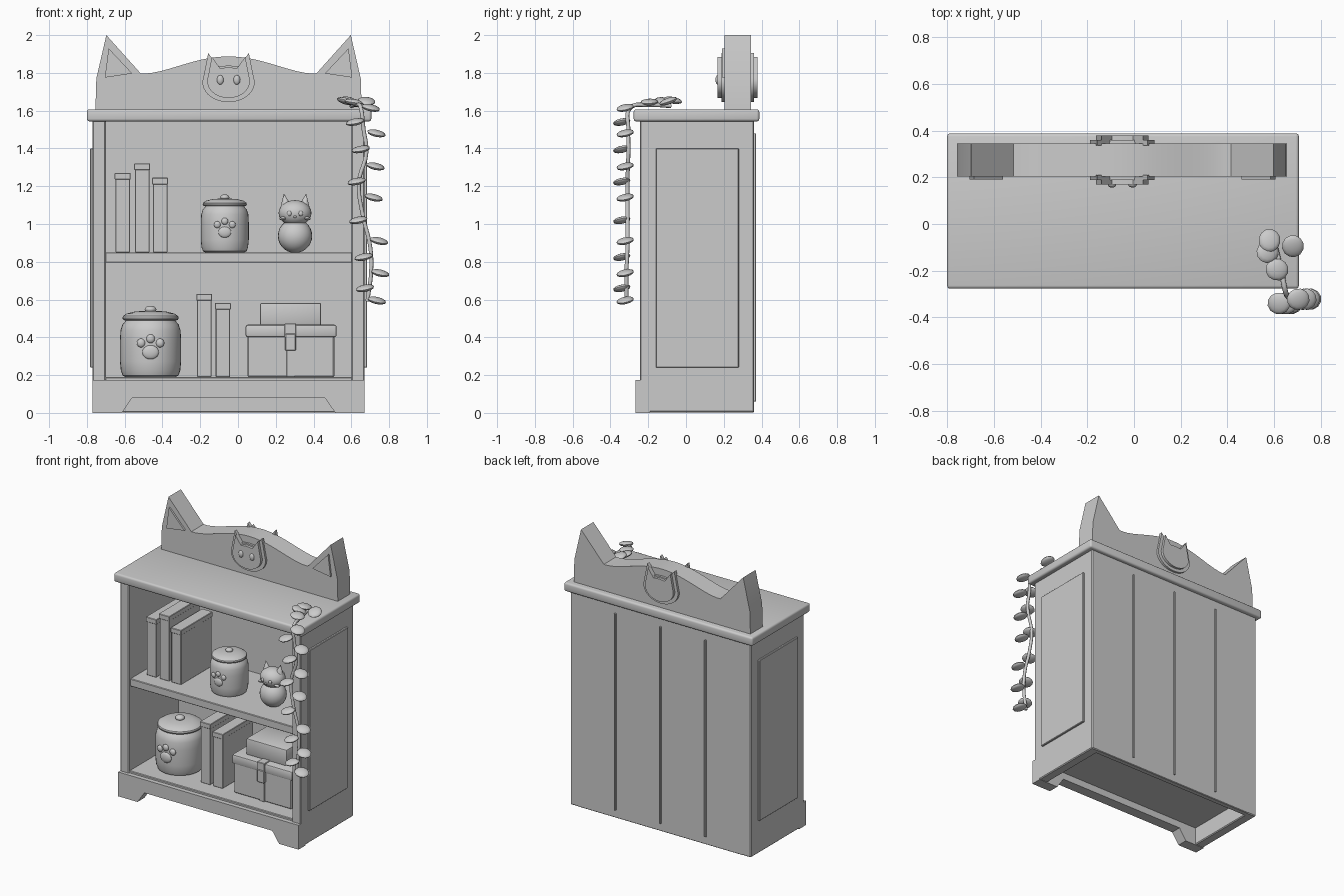
import bpy, bmesh, math
from mathutils import Matrix, Vector

if "Cube" in bpy.data.objects:
    bpy.data.objects.remove(bpy.data.objects["Cube"])

CX = -0.05   # cabinet centre line
grey = bpy.data.materials.new("light grey")
grey.diffuse_color = (0.6, 0.6, 0.6, 1)
grey.use_nodes = True
grey.node_tree.nodes["Principled BSDF"].inputs["Base Color"].default_value = grey.diffuse_color


def finish(bm, name, angle=35):
    bmesh.ops.recalc_face_normals(bm, faces=bm.faces)
    me = bpy.data.meshes.new(name)
    bm.to_mesh(me)
    bm.free()
    me.materials.append(grey)
    for p in me.polygons:
        p.use_smooth = True
    me.set_sharp_from_angle(angle=math.radians(angle))
    ob = bpy.data.objects.new(name, me)
    bpy.context.collection.objects.link(ob)
    return ob


def box(name, x0, x1, y0, y1, z0, z1, bevel=0.004, seg=1):
    bm = bmesh.new()
    m = Matrix.Translation(((x0 + x1) / 2, (y0 + y1) / 2, (z0 + z1) / 2)) @ \
        Matrix.Diagonal((x1 - x0, y1 - y0, z1 - z0, 1))
    bmesh.ops.create_cube(bm, size=1, matrix=m)
    if bevel:
        bmesh.ops.bevel(bm, geom=bm.edges[:], offset=bevel, segments=seg, profile=0.5, affect='EDGES')
    return finish(bm, name)


def plate(name, pts, y0, y1):
    """Outline in x, z pushed from y0 to y1."""
    bm = bmesh.new()
    f = bm.faces.new([bm.verts.new((x, y0, z)) for x, z in pts])
    r = bmesh.ops.extrude_face_region(bm, geom=[f])
    vs = [v for v in r['geom'] if isinstance(v, bmesh.types.BMVert)]
    bmesh.ops.translate(bm, verts=vs, vec=(0, y1 - y0, 0))
    return finish(bm, name)


def ball(name, c, r, rot=None, u=24, v=14):
    bm = bmesh.new()
    m = Matrix.Translation(c) @ (rot or Matrix()) @ Matrix.Diagonal((*r, 1))
    bmesh.ops.create_uvsphere(bm, u_segments=u, v_segments=v, radius=1, matrix=m)
    return finish(bm, name)


def lathe(name, c, prof, n=36):
    bm = bmesh.new()
    rings = []
    for r, z in prof:
        rings.append([bm.verts.new((c[0] + r * math.cos(2 * math.pi * i / n),
                                    c[1] + r * math.sin(2 * math.pi * i / n), c[2] + z)) for i in range(n)])
    for a, b in zip(rings, rings[1:]):
        for i in range(n):
            bm.faces.new((a[i], a[(i + 1) % n], b[(i + 1) % n], b[i]))
    bm.faces.new(rings[0])
    bm.faces.new(rings[-1])
    return finish(bm, name)


def both(pts):
    """Left half outline, mirrored about the cabinet centre line."""
    return pts + [(2 * CX - x, z) for x, z in reversed(pts) if abs(x - CX) > 1e-4]


# Carcass
box("left_side", -0.77, -0.70, -0.243, 0.36, 0.003, 1.55, 0.006)
box("right_side", 0.60, 0.67, -0.243, 0.36, 0.003, 1.55, 0.006)
box("back_board", -0.71, 0.61, 0.32, 0.36, 0.003, 1.55)
box("bottom_shelf", -0.705, 0.605, -0.235, 0.33, 0.13, 0.19)
box("middle_shelf", -0.705, 0.605, -0.225, 0.33, 0.795, 0.85)
box("top_slab", -0.80, 0.706, -0.277, 0.388, 1.543, 1.607, 0.014, 3)
plate("plinth", both([(-0.77, 0.175), (-0.77, 0), (-0.615, 0), (-0.56, 0.08)]), -0.267, -0.19)

# Raised side panels and back battens
box("left_panel", -0.783, -0.765, -0.16, 0.28, 0.24, 1.40)
box("right_panel", 0.665, 0.684, -0.16, 0.28, 0.24, 1.40)
for i in range(3):
    box("back_batten", CX - 0.36 + 0.36 * i - 0.006, CX - 0.36 + 0.36 * i + 0.006, 0.355, 0.371, 0.06, 1.48, 0.002)

# Eared headboard
head = [(-0.755, 1.60), (-0.75, 1.77), (-0.697, 2.0), (-0.515, 1.797), (-0.485, 1.797)]
for i in range(1, 13):
    t = i / 12
    head.append((-0.485 + (CX + 0.485) * t, 1.797 + 0.09 * math.sin(math.pi / 2 * t) ** 1.5))
plate("headboard", both(head), 0.203, 0.344)
ear = [(-0.705, 1.775), (-0.56, 1.797), (-0.685, 1.93)]
plate("left_inner_ear", ear, 0.19, 0.21)
plate("right_inner_ear", [(2 * CX - x, z) for x, z in ear], 0.19, 0.21)


# Cat face badges, front and back
def face_outline(w, zb, zt, tip):
    cz = (zb + zt) / 2 + 0.01
    pts = [(CX, zb)]
    for i in range(1, 11):
        a = math.radians(-90 - 10.5 * i)
        pts.append((CX + w * math.cos(a), cz + (cz - zb) * math.sin(a)))
    return both(pts + [(CX - w * 0.78, tip), (CX - w * 0.4, zt), (CX, zt + 0.004)])


outer = face_outline(0.138, 1.645, 1.835, 1.905)
inner = face_outline(0.113, 1.667, 1.825, 1.885)
plate("badge_rim_front", outer, 0.188, 0.21)
plate("badge_face_front", inner, 0.168, 0.20)
plate("badge_rim_back", outer, 0.335, 0.36)
plate("badge_face_back", inner, 0.35, 0.378)
for s in (-1, 1):
    ball("badge_eye", (CX + s * 0.044, 0.168, 1.763), (0.018, 0.012, 0.025), u=16, v=10)


# Books: block with a slightly wider cap
def book(x0, x1, z0, z1):
    box("book", x0 + 0.004, x1 - 0.004, -0.115, 0.235, z0, z1 - 0.03, 0.003)
    box("book_cap", x0, x1, -0.12, 0.24, z1 - 0.035, z1, 0.003)


for x0, x1, z1 in [(-0.653, -0.568, 1.27), (-0.55, -0.465, 1.32), (-0.455, -0.37, 1.245)]:
    book(x0, x1, 0.85, z1)
for x0, x1, z1 in [(-0.221, -0.137, 0.63), (-0.122, -0.038, 0.583)]:
    book(x0, x1, 0.19, z1)


# Paw-print canisters
def canister(x, z, r, h):
    body = [(0.82, 0), (0.91, 0.02), (0.97, 0.09), (1, 0.22), (1, 0.52), (0.98, 0.66), (0.92, 0.74), (0.85, 0.775), (0.8, 0.81)]
    lid = [(0.84, 0.80), (0.9, 0.81), (0.92, 0.835), (0.9, 0.86), (0.78, 0.895), (0.5, 0.925), (0.1, 0.935)]
    lathe("canister_body", (x, 0, z), [(a * r, b * h) for a, b in body])
    lathe("canister_lid", (x, 0, z), [(a * r, b * h) for a, b in lid])
    ball("lid_knob", (x, 0, z + 0.955 * h), (0.19 * r, 0.19 * r, 0.05 * h))
    ball("paw_pad", (x, -r * 0.99, z + 0.35 * h), (0.27 * r, 0.09 * r, 0.23 * r), u=20, v=10)
    for dx, dz in ((-0.31, 0.48), (0, 0.54), (0.31, 0.48)):
        ball("paw_toe", (x + dx * r, -r * math.sqrt(1 - dx * dx), z + dz * h),
             (0.14 * r, 0.09 * r, 0.145 * r), u=16, v=8)


canister(-0.07, 0.85, 0.127, 0.305)
canister(-0.463, 0.19, 0.162, 0.375)

# Cat figurine
fx, fy = 0.302, -0.03
ball("figurine_body", (fx, fy, 0.937), (0.091, 0.085, 0.09))
ball("figurine_head", (fx, fy - 0.005, 1.058), (0.087, 0.078, 0.068))
ball("figurine_nose", (fx, fy - 0.083, 1.038), (0.009, 0.006, 0.006), u=12, v=8)
for s in (-1, 1):
    bm = bmesh.new()
    m = Matrix.Translation((fx + s * 0.053, fy, 1.122)) @ Matrix.Rotation(s * 0.15, 4, 'Y')
    bmesh.ops.create_cone(bm, cap_ends=True, segments=12, radius1=0.032, radius2=0.001, depth=0.075, matrix=m)
    finish(bm, "figurine_ear")
    ball("figurine_eye", (fx + s * 0.03, fy - 0.077, 1.056), (0.012, 0.008, 0.014), u=12, v=8)
    ball("figurine_cheek", (fx + s * 0.063, fy - 0.05, 1.03), (0.02, 0.015, 0.009),
         Matrix.Rotation(s * 0.2, 4, 'Y'), u=12, v=8)

# Stacked boxes with strap and clasp
box("large_box", 0.05, 0.51, -0.12, 0.19, 0.19, 0.41, 0.006)
box("large_box_lid", 0.04, 0.522, -0.13, 0.20, 0.40, 0.467, 0.012, 2)
box("small_box", 0.117, 0.44, -0.075, 0.16, 0.465, 0.582, 0.008, 2)
box("box_strap", 0.247, 0.308, -0.138, 0.205, 0.40, 0.473, 0.003)
box("strap_drop", 0.258, 0.30, -0.127, -0.11, 0.19, 0.41, 0.002)
box("box_clasp", 0.25, 0.306, -0.143, -0.115, 0.33, 0.42, 0.004)

# Trailing vine: stem then leaves
cu = bpy.data.curves.new("vine_stem", 'CURVE')
cu.dimensions = '3D'
cu.bevel_depth = 0.011
cu.bevel_resolution = 2
cu.resolution_u = 5
path = [(0.60, -0.08, 1.625), (0.63, -0.20, 1.63), (0.65, -0.295, 1.615), (0.665, -0.305, 1.50), (0.68, -0.305, 1.38),
        (0.64, -0.31, 1.22), (0.66, -0.31, 1.05), (0.70, -0.31, 0.88), (0.705, -0.315, 0.75), (0.685, -0.315, 0.59)]
sp = cu.splines.new('BEZIER')
sp.bezier_points.add(len(path) - 1)
for b, p in zip(sp.bezier_points, path):
    b.co = p
    b.handle_left_type = b.handle_right_type = 'AUTO'
cu.use_fill_caps = True
cu.materials.append(grey)
bpy.context.collection.objects.link(bpy.data.objects.new("vine_stem", cu))


def leaf(c, tilt, turn=0.0, pitch=0.0):
    rot = Matrix.Rotation(turn, 4, 'Z') @ Matrix.Rotation(tilt, 4, 'Y') @ Matrix.Rotation(pitch, 4, 'X')
    ball("vine_leaf", c, (0.05, 0.047, 0.017), rot, u=12, v=8)


right = [(0.703, 1.615), (0.733, 1.48), (0.728, 1.305), (0.718, 1.14), (0.747, 0.91), (0.753, 0.74), (0.735, 0.595)]
left = [(0.62, 1.54), (0.65, 1.395), (0.628, 1.225), (0.637, 1.02), (0.665, 0.825), (0.672, 0.66)]
for x, z in right:
    leaf((x, -0.322, z), 0.25, -0.2, 0.15)
for x, z in left:
    leaf((x, -0.34, z), -0.22, 0.2, 0.15)
leaf((0.58, -0.07, 1.655), 0.2, 1.4, 0.1)
leaf((0.68, -0.095, 1.65), -0.35, 1.8)
leaf((0.572, -0.12, 1.65), 0.3, 0.4)
leaf((0.612, -0.195, 1.645), 0.15, -0.3)
